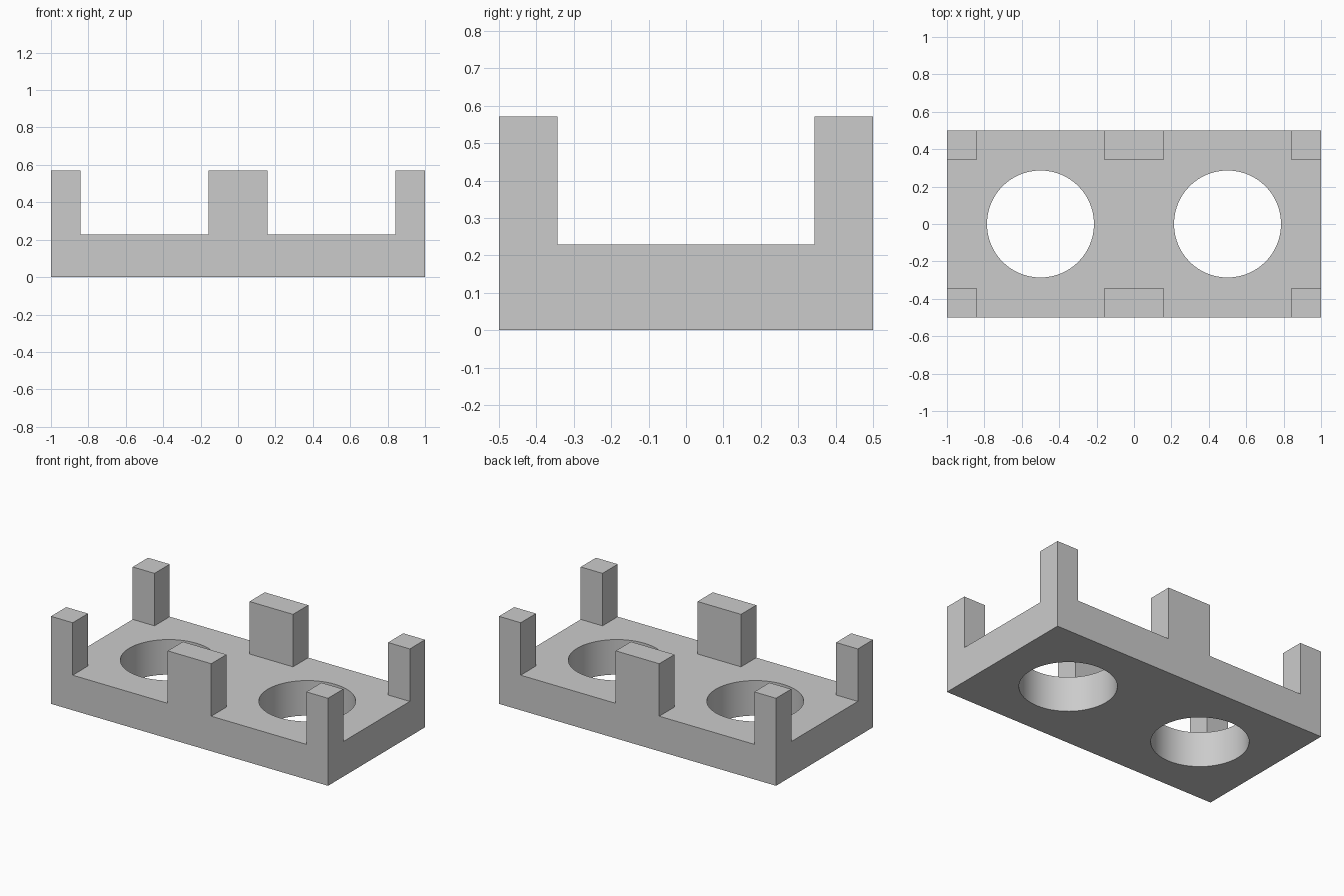
import bpy
import bmesh
from mathutils import Matrix

if "Cube" in bpy.data.objects:
    bpy.data.objects.remove(bpy.data.objects["Cube"])

HEIGHT, FLOOR = 0.571, 0.2286      # post top and plate top
POST, HOLE_R = 0.157, 0.286        # post thickness and hole radius

grey = bpy.data.materials.new("light grey")
grey.diffuse_color = (0.6, 0.6, 0.6, 1)
grey.use_nodes = True
grey.node_tree.nodes["Principled BSDF"].inputs["Base Color"].default_value = grey.diffuse_color


def make(name, bm):
    mesh = bpy.data.meshes.new(name)
    bm.to_mesh(mesh)
    bm.free()
    mesh.materials.append(grey)
    ob = bpy.data.objects.new(name, mesh)
    bpy.context.collection.objects.link(ob)
    return ob


def box(name, lo, hi):
    bm = bmesh.new()
    size = [b - a for a, b in zip(lo, hi)]
    mid = [(a + b) / 2 for a, b in zip(lo, hi)]
    bmesh.ops.create_cube(bm, size=1, matrix=Matrix.Translation(mid) @ Matrix.Diagonal((*size, 1)))
    return make(name, bm)


def cylinder(name, x):
    bm = bmesh.new()
    bmesh.ops.create_cone(bm, cap_ends=True, segments=96, radius1=HOLE_R, radius2=HOLE_R,
                          depth=1, matrix=Matrix.Translation((x, 0, 0.1)))
    return make(name, bm)


# Solid block that becomes the plate with its six posts
tray = box("tray_with_posts", (-1, -0.5, 0), (1, 0.5, HEIGHT))

# Lengthwise channel, crosswise gaps between posts, and round holes
edge = 0.5 - POST
cutters = [box("channel_cutter", (-1.2, -edge, FLOOR), (1.2, edge, 0.8))]
for side in (-1, 1):
    xs = sorted((side * POST, side * (1 - POST)))
    cutters.append(box("gap_cutter", (xs[0], -0.7, FLOOR), (xs[1], 0.7, 0.8)))
    cutters.append(cylinder("hole_cutter", side * 0.5))

bpy.context.view_layer.objects.active = tray
for cutter in cutters:
    cutter.hide_render = True
    mod = tray.modifiers.new("cut", "BOOLEAN")
    mod.operation = "DIFFERENCE"
    mod.solver = "EXACT"
    mod.object = cutter
    bpy.ops.object.modifier_apply(modifier=mod.name)
for cutter in cutters:
    bpy.data.objects.remove(cutter)

# Smooth hole walls, crisp edges
bpy.ops.object.select_all(action="DESELECT")
tray.select_set(True)
bpy.ops.object.shade_smooth_by_angle()
